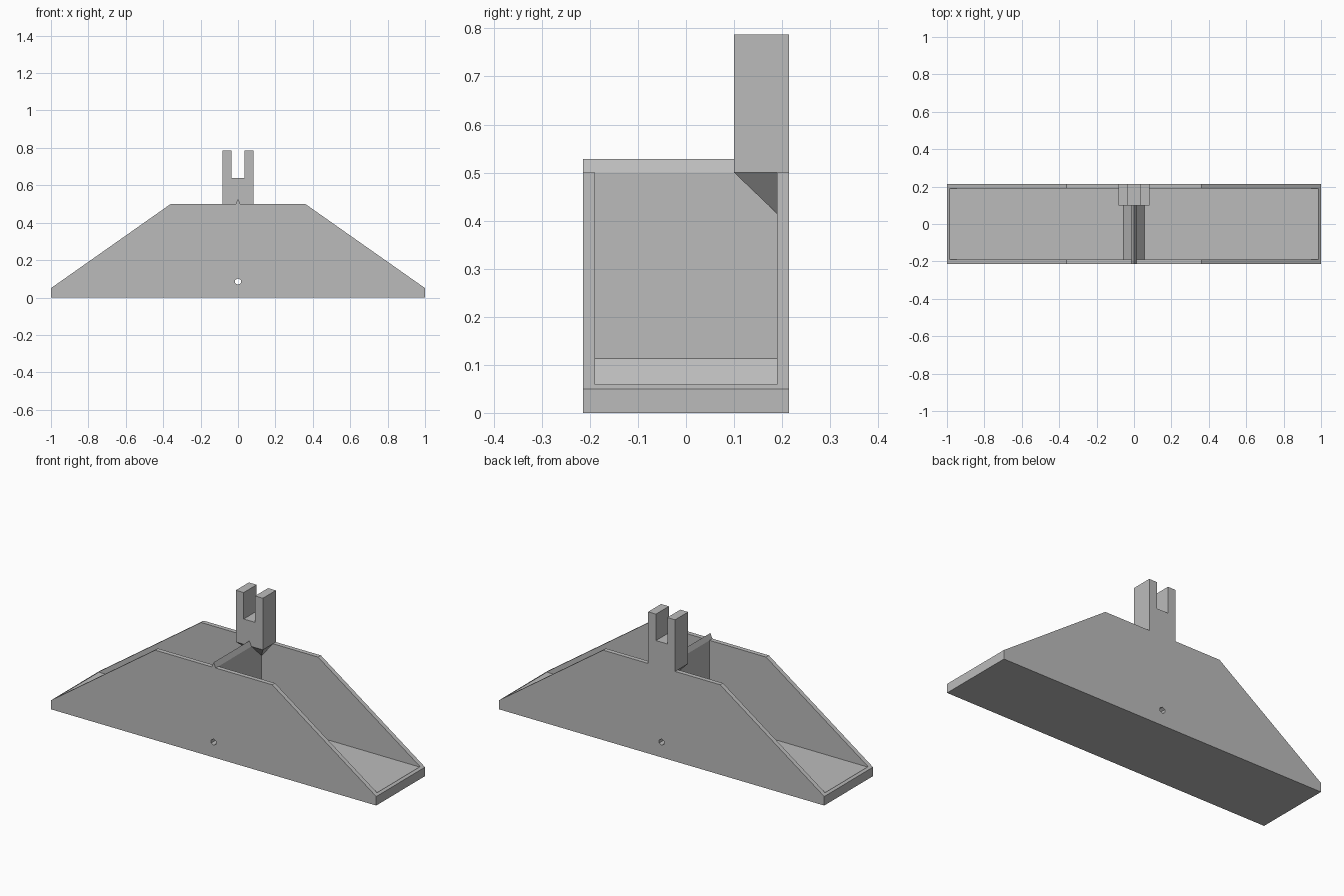
import bpy, bmesh, math

cube = bpy.data.objects.get("Cube")
if cube:
    bpy.data.objects.remove(cube, do_unlink=True)

grey = bpy.data.materials.new("plain grey")
grey.use_nodes = True
colour = (0.5, 0.5, 0.5, 1)
grey.diffuse_color = colour
grey.node_tree.nodes["Principled BSDF"].inputs["Base Color"].default_value = colour


def finish(name, bm):
    bmesh.ops.recalc_face_normals(bm, faces=bm.faces)
    mesh = bpy.data.meshes.new(name)
    bm.to_mesh(mesh)
    bm.free()
    mesh.materials.append(grey)
    ob = bpy.data.objects.new(name, mesh)
    bpy.context.collection.objects.link(ob)
    return ob


def prism(name, profile, y0, y1):
    """Extrude an x-z outline from y0 to y1."""
    bm = bmesh.new()
    face = bm.faces.new([bm.verts.new((x, y0, z)) for x, z in profile])
    out = bmesh.ops.extrude_face_region(bm, geom=[face])
    moved = [v for v in out["geom"] if isinstance(v, bmesh.types.BMVert)]
    bmesh.ops.translate(bm, verts=moved, vec=(0, y1 - y0, 0))
    return finish(name, bm)


def mirrored(half):
    """Complete an outline given its +x half, listed bottom to top."""
    return half + [(-x, z) for x, z in reversed(half)]


def cut(target, cutter):
    cutter.hide_render = True
    mod = target.modifiers.new("cut", "BOOLEAN")
    mod.operation = "DIFFERENCE"
    mod.solver = "EXACT"
    mod.object = cutter
    bpy.context.view_layer.objects.active = target
    bpy.ops.object.modifier_apply(modifier=mod.name)
    bpy.data.objects.remove(cutter, do_unlink=True)


depth, inner, half_wall = 0.214, 0.189, 0.0125
rim, floor = 0.5, 0.056

# Tray body with two open chambers and a flared divider between them
tray = prism("tray", mirrored([(1, 0), (1, 0.05), (0.36, rim)]), -depth, depth)
for side in (1, -1):
    chamber = [(0.055, floor), (1 - half_wall, floor), (1 - half_wall, 0.8),
               (half_wall, 0.8), (half_wall, 0.113)]
    cut(tray, prism("chamber_cutter", [(side * x, z) for x, z in chamber], -inner, inner))

# Pivot hole through the foot of the divider
hole = [(0.017 * math.sin(math.tau * i / 6), 0.085 + 0.017 * math.cos(math.tau * i / 6))
        for i in range(6)]
cut(tray, prism("hole_cutter", hole, -0.3, 0.3))

# Pointed ridge along the top of the divider
prism("divider_ridge", [(half_wall, rim), (0, 0.528), (-half_wall, rim)], -depth, 0.12)

# Forked bracket standing at the back
prism("fork_bracket", mirrored([(0.083, rim), (0.083, 0.787), (0.035, 0.787), (0.035, 0.64)]),
      0.1, depth)

# Tapered support under the bracket
bm = bmesh.new()
for s in (1, -1):
    for point in ((0.083 * s, 0.1, rim), (0.083 * s, inner, rim), (half_wall * s, inner, 0.415)):
        bm.verts.new(point)
bmesh.ops.convex_hull(bm, input=bm.verts)
bmesh.ops.dissolve_limit(bm, angle_limit=0.01, verts=bm.verts, edges=bm.edges)
finish("bracket_support", bm)
